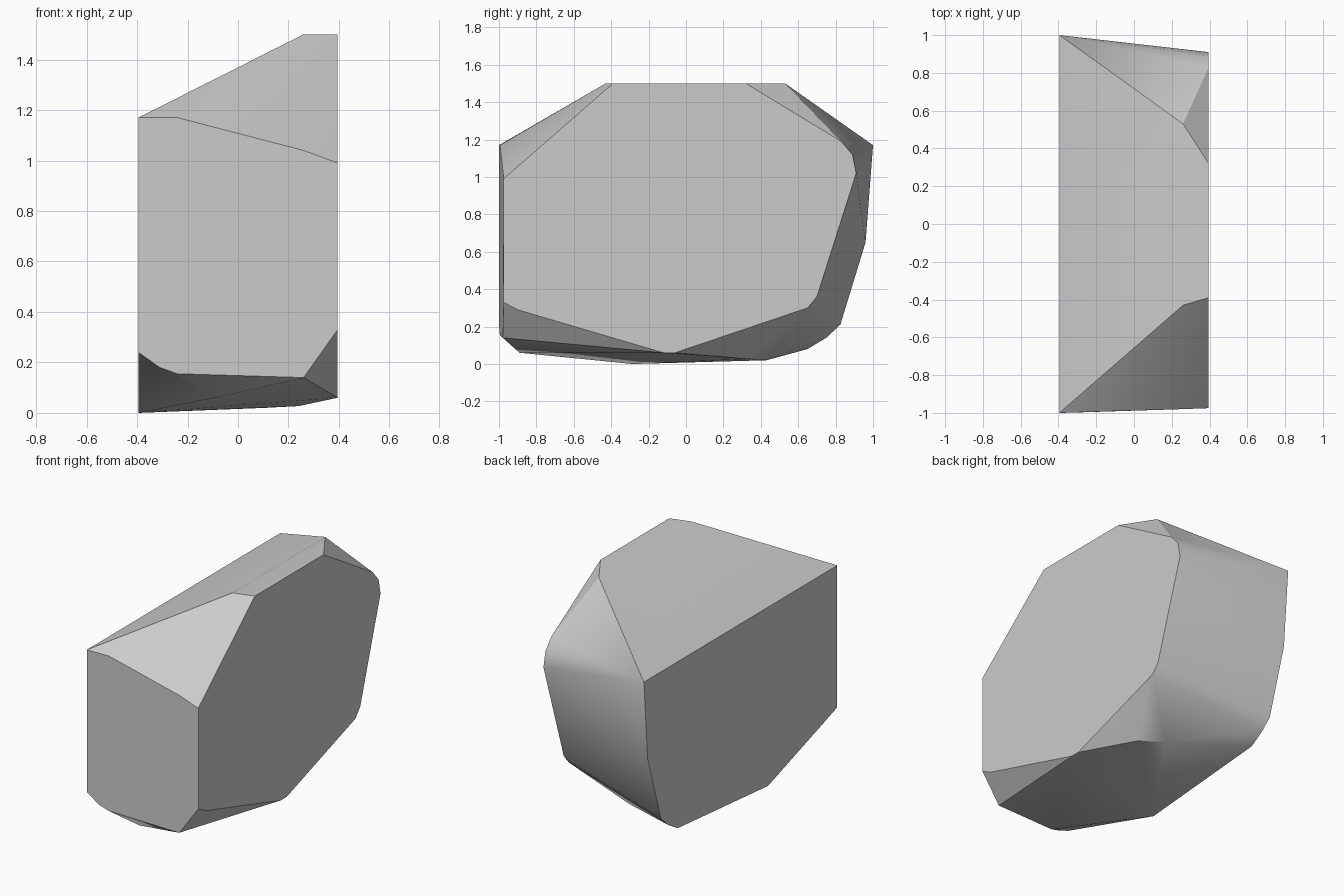
import bpy
import bmesh
import math

# Remove the default cube only
default_cube = bpy.data.objects.get("Cube")
if default_cube:
    bpy.data.objects.remove(default_cube, do_unlink=True)

HALF_WIDTH = 0.395


def flat_material(name, colour):
    """Make a plain one-colour material."""
    material = bpy.data.materials.new(name)
    material.use_nodes = True
    material.diffuse_color = colour
    shader = material.node_tree.nodes["Principled BSDF"]
    shader.inputs["Base Color"].default_value = colour
    shader.inputs["Roughness"].default_value = 0.8
    return material


def side_profile(x, outline):
    """Place a (y, z) outline on the flat side at the given x."""
    return [(x, y, z) for y, z in outline]


def convex_block(name, points, material):
    """Wrap the corner points in a hull and merge its flat facets."""
    mesh = bpy.data.meshes.new(name)
    block = bmesh.new()
    for point in points:
        block.verts.new(point)
    hull = bmesh.ops.convex_hull(block, input=block.verts[:])
    unused = [item for item in hull["geom_interior"] + hull["geom_unused"]
              if isinstance(item, bmesh.types.BMVert) and not item.link_faces]
    bmesh.ops.delete(block, geom=list(set(unused)), context="VERTS")
    bmesh.ops.dissolve_limit(block, angle_limit=math.radians(1.5),
                             verts=block.verts[:], edges=block.edges[:])
    bmesh.ops.recalc_face_normals(block, faces=block.faces[:])
    block.to_mesh(mesh)
    block.free()
    mesh.materials.append(material)
    stone = bpy.data.objects.new(name, mesh)
    bpy.context.collection.objects.link(stone)
    return stone


# Flat left side, with clipped and worn corners
left_side = side_profile(HALF_WIDTH, [
    (-.975, .33), (-.975, .99), (-.39, 1.5), (.32, 1.5),
    (.83, 1.19), (.89, 1.12), (.91, 1.02), (.7, .36), (.65, .3),
    (-.06, .06), (-.12, .06), (-.9, .29)])

# Larger flat right side
right_side = side_profile(-HALF_WIDTH, [
    (-1, .24), (-.285, 0), (.65, .08), (.75, .14),
    (.825, .21), (.96, .65), (1, 1.17), (-1, 1.17)])

# Ridge where the sloping roof meets the narrow level top
top_ridge = [(.26, -.43, 1.5), (.26, .53, 1.5)]

# Chipped corners around the front face
front_corners = [
    (-.24, -.995, 1.17), (.26, -.98, 1.04),
    (-.31, -.998, .18), (-.24, -.995, .155), (.26, -.98, .14)]

# Worn edges of the underside
underside = [(-.09, -.89, .06), (.24, .33, .027), (.11, .43, .02)]

stone_grey = flat_material("stone grey", (.6, .6, .6, 1))
stone = convex_block("stone_block",
                     left_side + right_side + top_ridge
                     + front_corners + underside, stone_grey)

# Smooth the worn corners and keep the clear edges sharp
bpy.ops.object.select_all(action="DESELECT")
stone.select_set(True)
bpy.context.view_layer.objects.active = stone
bpy.ops.object.shade_smooth_by_angle(angle=math.radians(30))
